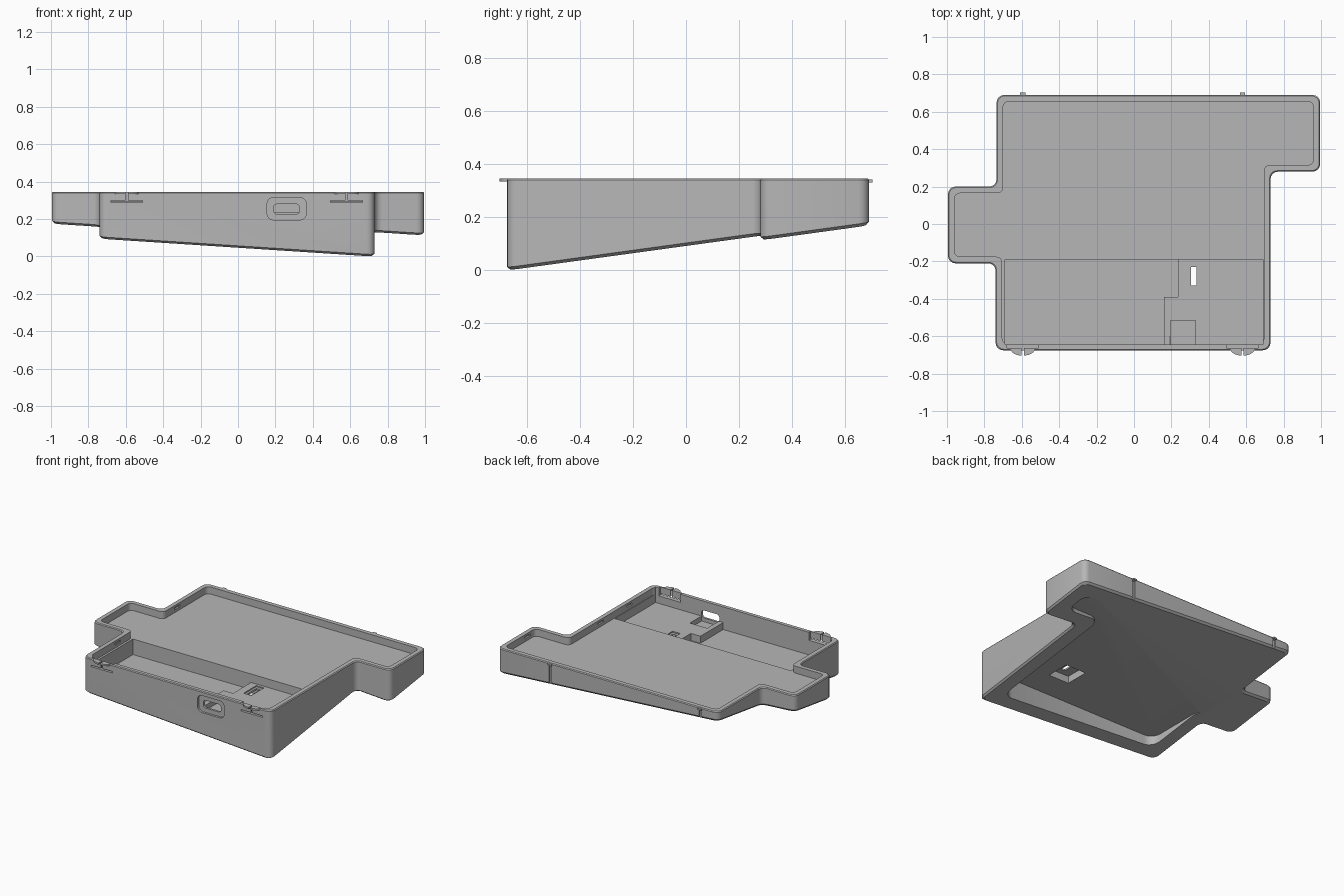
import bpy, bmesh, math
from mathutils import Vector

cube = bpy.data.objects.get("Cube")
if cube:
    bpy.data.objects.remove(cube, do_unlink=True)

grey = bpy.data.materials.new("plain grey")
grey.use_nodes = True
grey.diffuse_color = (0.47, 0.47, 0.47, 1)
grey.node_tree.nodes["Principled BSDF"].inputs["Base Color"].default_value = (0.47, 0.47, 0.47, 1)

TOP = 0.345          # rim height
MAIN_FLOOR = 0.295   # upper tray floor
BAY_FLOOR = 0.185    # front bay floor
DECK = 0.235         # raised deck in the bay
CAVITY = 0.165       # ceiling of the hollow underside


def slope(x, y):
    """Height of the tilted underside."""
    return 0.1375 + 0.137 * y - 0.065 * x


def inset(points, d):
    """Move every side of a counter-clockwise outline inwards by d."""
    out = []
    for i, p in enumerate(points):
        p, a, b = Vector(p), Vector(points[i - 1]), Vector(points[(i + 1) % len(points)])
        u, v = (p - a).normalized(), (b - p).normalized()
        n1, n2 = Vector((-u.y, u.x)), Vector((-v.y, v.x))
        out.append(p + (n1 + n2) * d / (1 + n1.dot(n2)))
    return out


def rounded(points, r, steps=4):
    """Round the corners of an outline."""
    out = []
    for i, p in enumerate(points):
        p, a, b = Vector(p), Vector(points[i - 1]), Vector(points[(i + 1) % len(points)])
        s, e = p + (a - p).normalized() * r, p + (b - p).normalized() * r
        c = s + e - p
        for k in range(steps + 1):
            t = math.pi / 2 * k / steps
            out.append(c + (s - c) * math.cos(t) + (e - c) * math.sin(t))
    return out


def loft(name, rings):
    """Solid from stacked rings of 3D points."""
    bm = bmesh.new()
    loops = [[bm.verts.new(p) for p in ring] for ring in rings]
    n = len(loops[0])
    for low, high in zip(loops, loops[1:]):
        for i in range(n):
            j = (i + 1) % n
            bm.faces.new((low[i], low[j], high[j], high[i]))
    bm.faces.new(loops[0][::-1])
    bm.faces.new(loops[-1])
    bmesh.ops.recalc_face_normals(bm, faces=bm.faces)
    mesh = bpy.data.meshes.new(name)
    bm.to_mesh(mesh)
    bm.free()
    mesh.materials.append(grey)
    obj = bpy.data.objects.new(name, mesh)
    bpy.context.collection.objects.link(obj)
    return obj


def prism(name, points, z0, z1):
    return loft(name, [[(p[0], p[1], z) for p in points] for z in (z0, z1)])


def box(name, x0, x1, y0, y1, z0, z1):
    return prism(name, [(x0, y0), (x1, y0), (x1, y1), (x0, y1)], z0, z1)


def cut(cutter, *targets):
    """Subtract a cutter from the targets, then discard it."""
    cutter.hide_render = True
    for obj in targets:
        mod = obj.modifiers.new("cut", 'BOOLEAN')
        mod.operation, mod.solver, mod.object = 'DIFFERENCE', 'EXACT', cutter
        bpy.context.view_layer.objects.active = obj
        bpy.ops.object.modifier_apply(modifier=mod.name)
    bpy.data.objects.remove(cutter, do_unlink=True)


def port(name, cx, cz, w, h, r, y0, y1):
    """Rounded rectangle running along y."""
    pts = rounded([(cx - w, cz - h), (cx + w, cz - h), (cx + w, cz + h), (cx - w, cz + h)], r)
    return loft(name, [[(p.x, y, p.y) for p in pts] for y in (y0, y1)])


# Case body: stepped outline, tilted underside, small edge chamfers
outline = [(-.74, -.675), (.73, -.675), (.73, .28), (.995, .28), (.995, .69),
           (-.735, .69), (-.735, .2), (-.995, .2), (-.995, -.21), (-.74, -.21)]


def ring(d, height):
    return [(p.x, p.y, height(p.x, p.y)) for p in rounded(inset(outline, d), 0.04)]


body = loft("case_body", [
    ring(.012, slope),
    ring(0, lambda x, y: slope(x, y) + .012),
    ring(0, lambda x, y: TOP - .006),
    ring(.005, lambda x, y: TOP)])

# Upper tray, front bay and hollow underside
cut(prism("tray_cutter", rounded(inset(outline, .035), .03), MAIN_FLOOR, .5), body)
cut(box("bay_cutter", -.69, .69, -.645, -.19, BAY_FLOOR, .5), body)
cut(prism("cavity_cutter", rounded(inset(outline, .11), .07), -.2, CAVITY), body)

# Raised deck around the connector and switch
deck = prism("connector_deck", [(.16, -.655), (.7, -.655), (.7, -.18), (.235, -.18),
                                (.235, -.39), (.16, -.39)], BAY_FLOOR - .01, DECK)
cut(box("connector_pocket", .195, .33, -.646, -.515, BAY_FLOOR + .015, .4), deck)
cut(box("switch_pocket", .24, .4, -.37, -.2, .1, DECK - .02), body, deck)
cut(box("switch_recess", .29, .35, -.35, -.21, DECK - .008, .28), deck)
cut(box("switch_slot", .305, .335, -.33, -.23, .1, .28), body, deck)

# Connector opening in the front wall
cut(port("port_recess", .26, .255, .105, .06, .035, -.72, -.66), body)
cut(port("port_hole", .26, .253, .07, .027, .02, -.72, -.6), body, deck)

# Front snap clips: thinned wall, T-shaped slit and split half-round nub
for side, cx in (("right", -.595), ("left", .58)):
    arc = [(cx - .065 * math.cos(math.pi * k / 12),
            -.668 - .036 * math.sin(math.pi * k / 12)) for k in range(13)]
    nub = prism(side + "_clip_nub", arc, .333, TOP)
    cut(box("clip_relief", cx - .085, cx + .085, -.662, -.63, .288, .5), body)
    cut(box("clip_slit", cx - .085, cx + .085, -.72, -.63, .288, .298), body)
    cut(box("clip_stem", cx - .006, cx + .006, -.72, -.63, .293, .5), body, nub)

    # Rear locating nub above a shallow groove
    cut(box("rear_groove", cx - .01, cx + .01, .68, .72, 0, .33), body)
    box(side + "_rear_nub", cx - .014, cx + .014, .68, .703, .33, TOP - .004)

# Small catches cut into the inside of the side walls
for x, y in ((.695, -.04), (.695, -.36), (-.7, .32), (-.7, -.34), (.96, .4)):
    cut(box("catch_cutter", x - .012, x + .012, y - .03, y + .03, .315, .33), body)

# Shading: smooth rounded corners, crisp edges
bpy.ops.object.select_all(action='DESELECT')
for obj in (body, deck):
    obj.select_set(True)
bpy.context.view_layer.objects.active = body
bpy.ops.object.shade_smooth_by_angle(angle=math.radians(30))
